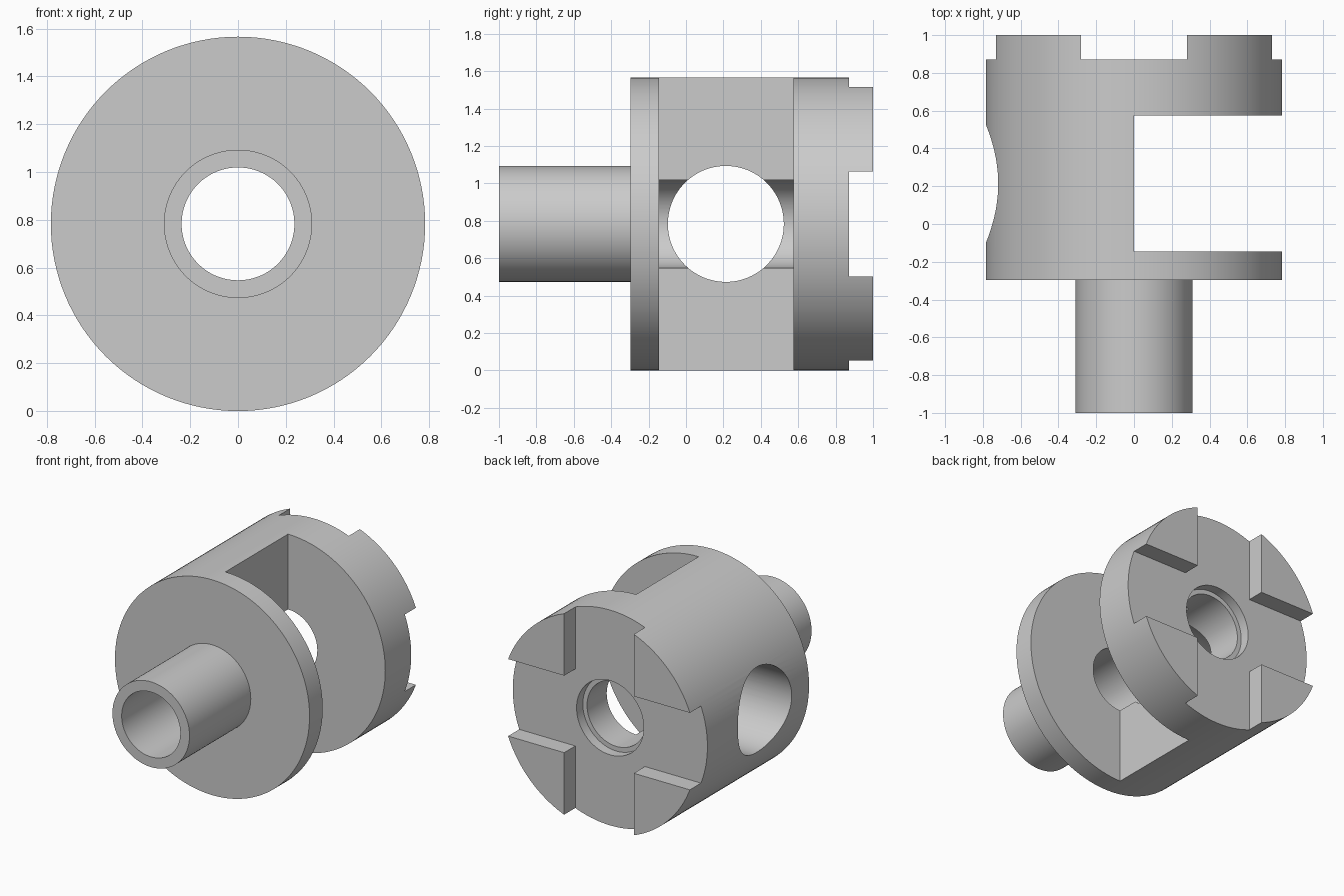
import bpy, bmesh, math
from mathutils import Matrix, Vector

cube = bpy.data.objects.get("Cube")
if cube:
    bpy.data.objects.remove(cube, do_unlink=True)

R = 0.783          # body radius, also the height of the axis
TUBE = 0.31        # outer radius of the front tube
BORE = 0.236       # radius of the through bore
SLOT_FLOOR = 0.872

steel = bpy.data.materials.new("light_grey_metal")
steel.use_nodes = True
GREY = (0.6, 0.6, 0.6, 1)
steel.diffuse_color = GREY
steel.node_tree.nodes["Principled BSDF"].inputs["Base Color"].default_value = GREY


def add_object(name, bm):
    bmesh.ops.recalc_face_normals(bm, faces=bm.faces)
    mesh = bpy.data.meshes.new(name)
    bm.to_mesh(mesh)
    bm.free()
    mesh.materials.append(steel)
    obj = bpy.data.objects.new(name, mesh)
    bpy.context.collection.objects.link(obj)
    return obj


def lathe(name, profile, steps=128):
    """Spin a closed (radius, y) profile about the body axis."""
    bm = bmesh.new()
    rings = []
    for i in range(steps):
        a = math.tau * i / steps
        rings.append([bm.verts.new((r * math.cos(a), y, R + r * math.sin(a)))
                      for r, y in profile])
    n = len(profile)
    for i, ring in enumerate(rings):
        nxt = rings[(i + 1) % steps]
        for j in range(n):
            k = (j + 1) % n
            bm.faces.new((ring[j], ring[k], nxt[k], nxt[j]))
    return add_object(name, bm)


def box(name, low, high):
    low, high = Vector(low), Vector(high)
    bm = bmesh.new()
    bmesh.ops.create_cube(bm, size=1, matrix=Matrix.Translation((low + high) / 2)
                          @ Matrix.Diagonal((*(high - low), 1)))
    return add_object(name, bm)


def cut(target, cutter):
    cutter.hide_render = True
    mod = target.modifiers.new("cut", "BOOLEAN")
    mod.operation = "DIFFERENCE"
    mod.solver = "EXACT"
    mod.object = cutter
    bpy.context.view_layer.objects.active = target
    bpy.ops.object.modifier_apply(modifier=mod.name)
    bpy.data.objects.remove(cutter, do_unlink=True)


# Turned body: tube, flanges, bore and rear counterbore
body = lathe("slotted_coupling_body", [
    (BORE, -1), (TUBE, -1), (TUBE, -0.296), (R, -0.296),
    (R, 1), (0.27, 1), (0.27, 0.8), (BORE, 0.8)])

# Open pocket on the left half
cut(body, box("pocket_cutter", (0, -0.145, -1), (2, 0.574, 3)))

# Crossed slots in the rear face
S = 0.28
cut(body, box("upright_slot_cutter", (-S, SLOT_FLOOR, -1), (S, 2, 3)))
cut(body, box("level_slot_cutter", (-2, SLOT_FLOOR, R - S), (2, 2, R + S)))

# Cross hole through the right wall
bm = bmesh.new()
bmesh.ops.create_cone(bm, cap_ends=True, segments=96, radius1=TUBE, radius2=TUBE, depth=2,
                      matrix=Matrix.Translation((-0.8, 0.213, R))
                      @ Matrix.Rotation(math.pi / 2, 4, "Y"))
cut(body, add_object("cross_hole_cutter", bm))

# Smooth round walls, crisp edges
bpy.ops.object.select_all(action="DESELECT")
body.select_set(True)
bpy.context.view_layer.objects.active = body
bpy.ops.object.shade_smooth_by_angle(angle=math.radians(30))
